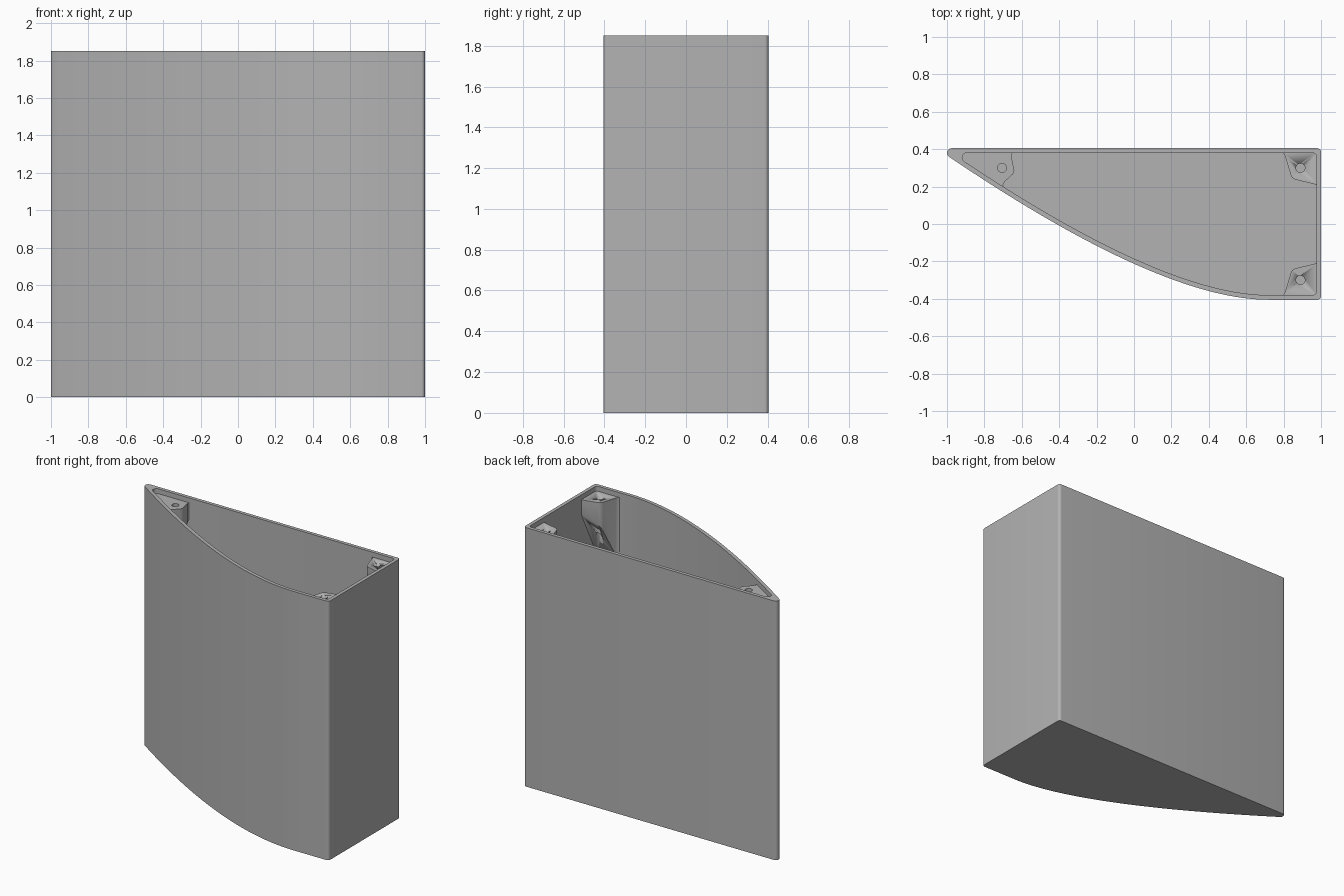
import bpy, bmesh, math

if "Cube" in bpy.data.objects:
    bpy.data.objects.remove(bpy.data.objects["Cube"])

HEIGHT, FLOOR, WALL = 1.85, 0.03, 0.025
BOSS_TOP = HEIGHT - 0.035

grey = bpy.data.materials.new("plain_grey")
grey.diffuse_color = (0.45, 0.45, 0.45, 1)
grey.use_nodes = True
grey.node_tree.nodes["Principled BSDF"].inputs["Base Color"].default_value = grey.diffuse_color


def finish(name, bm):
    """Turn a bmesh into a smooth-shaded object with sharp edges kept."""
    bmesh.ops.recalc_face_normals(bm, faces=bm.faces)
    mesh = bpy.data.meshes.new(name)
    bm.to_mesh(mesh)
    bm.free()
    mesh.materials.append(grey)
    ob = bpy.data.objects.new(name, mesh)
    bpy.context.collection.objects.link(ob)
    bpy.ops.object.select_all(action='DESELECT')
    ob.select_set(True)
    bpy.context.view_layer.objects.active = ob
    bpy.ops.object.shade_smooth_by_angle(angle=math.radians(30))
    return ob


def arc(cx, cy, r, a0, a1, n=8):
    return [(cx + r * math.cos(math.radians(a0 + (a1 - a0) * i / n)),
             cy + r * math.sin(math.radians(a0 + (a1 - a0) * i / n))) for i in range(n + 1)]


def outline(d):
    """Plan outline moved inwards by d: rounded tip, bowed front, square right end."""
    r = 0.025
    pts = arc(-1.056 + 3.25 * (d + r), 0.405 - d - r, r, 90, 235.8)
    (x0, y0), (x1, y1), (x2, y2) = (-0.99, 0.36), (0.14, -0.405), (0.72, -0.405)
    n, t0 = 32, 0.015 + 1.2 * d
    for i in range(n + 1):
        t = t0 + (1 - t0) * i / n
        u = 1 - t
        x = u * u * x0 + 2 * u * t * x1 + t * t * x2
        y = u * u * y0 + 2 * u * t * y1 + t * t * y2
        dx, dy = u * (x1 - x0) + t * (x2 - x1), u * (y1 - y0) + t * (y2 - y1)
        l = math.hypot(dx, dy)
        pts.append((x - dy / l * d, y + dx / l * d))
    r = 0.02
    pts += arc(1 - d - r, -0.405 + d + r, r, -90, 0)
    pts += arc(1 - d - r, 0.405 - d - r, r, 0, 90)
    return pts


# Open-topped shell: outer wall, rim, inner wall and floor
bm = bmesh.new()
rings = [[bm.verts.new((x, y, z)) for x, y in outline(d)]
         for d, z in ((0, 0), (0, HEIGHT), (WALL, HEIGHT), (WALL, FLOOR))]
count = len(rings[0])
for a, b in zip(rings, rings[1:]):
    for i in range(count):
        j = (i + 1) % count
        bm.faces.new((a[i], a[j], b[j], b[i]))
bm.faces.new(rings[0])
bm.faces.new(rings[-1])
finish("shell", bm)


def boss(name, points, hole, underside):
    """Screw boss with a sloping underside and a drilled hole."""
    bm = bmesh.new()
    top = [bm.verts.new((x, y, BOSS_TOP)) for x, y in points]
    low = [bm.verts.new((x, y, underside(y))) for x, y in points]
    n = len(points)
    for i in range(n):
        j = (i + 1) % n
        bm.faces.new((top[i], top[j], low[j], low[i]))
    bm.faces.new(top)
    bm.faces.new(low)
    ob = finish(name, bm)

    bm = bmesh.new()
    bmesh.ops.create_cone(bm, cap_ends=True, segments=24, radius1=0.024, radius2=0.024, depth=1.6)
    bmesh.ops.translate(bm, vec=(hole[0], hole[1], BOSS_TOP - 0.5), verts=bm.verts)
    cutter = finish(name + "_hole_cutter", bm)
    cutter.hide_render = True
    cutter.hide_set(True)
    cutter.display_type = 'WIRE'
    mod = ob.modifiers.new("hole", 'BOOLEAN')
    mod.operation, mod.solver, mod.object = 'DIFFERENCE', 'EXACT', cutter


# Two mirrored bosses in the right-hand corners
corner = [(0.985, 0.393), (0.985, 0.208), (0.86, 0.238), (0.845, 0.248), (0.838, 0.262),
          (0.808, 0.362), (0.80, 0.376), (0.787, 0.384), (0.787, 0.393)]
for side, s in (("front", -1), ("back", 1)):
    boss(side + "_right_boss", [(x, s * y) for x, y in corner], (0.89, s * 0.30),
         lambda y: BOSS_TOP - 0.10 - 2 * (abs(y) - 0.208))

# Boss filling the narrow left tip
tip = [(-0.635, 0.393), (-0.635, 0.383), (-0.65, 0.378), (-0.656, 0.365), (-0.64, 0.285),
       (-0.646, 0.268), (-0.69, 0.228), (-0.70, 0.21), (-0.692, 0.182), (-0.82, 0.262),
       (-0.94, 0.343), (-0.955, 0.37), (-0.94, 0.393)]
boss("left_boss", tip, (-0.705, 0.30), lambda y: BOSS_TOP - 0.08 - 2 * (0.393 - y))
